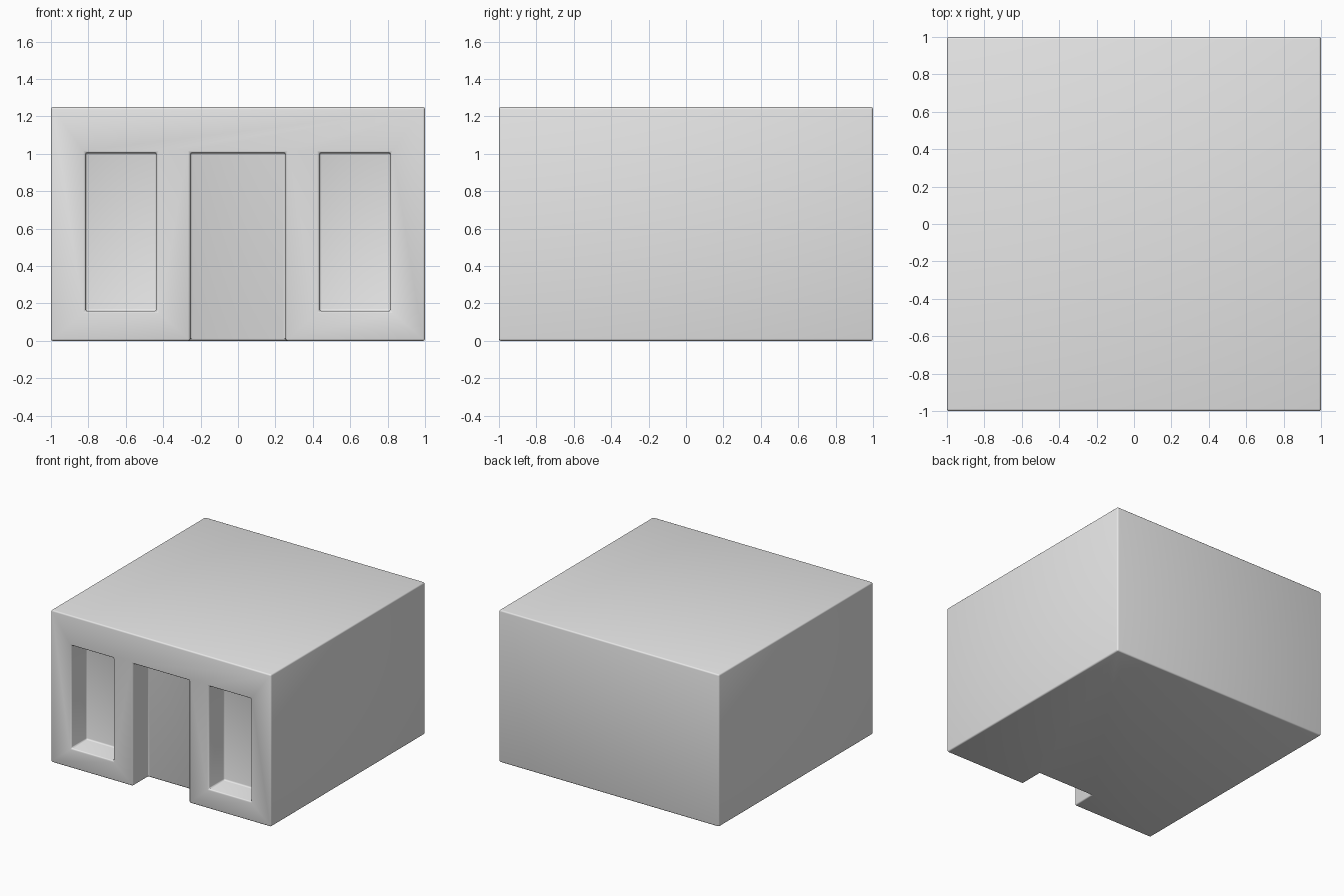
import bpy
import bmesh
from mathutils import Matrix, Vector

default = bpy.data.objects.get("Cube")
if default:
    bpy.data.objects.remove(default, do_unlink=True)

WIDTH, DEPTH, HEIGHT = 2.0, 2.0, 1.25
RECESS = 0.2
FRONT = -DEPTH / 2

# Plain grey plaster
plaster = bpy.data.materials.new("plain grey")
plaster.use_nodes = True
grey = (0.8, 0.8, 0.8, 1)
plaster.diffuse_color = grey
plaster.node_tree.nodes["Principled BSDF"].inputs["Base Color"].default_value = grey


def box(name, low, high):
    low, high = Vector(low), Vector(high)
    bm = bmesh.new()
    bmesh.ops.create_cube(bm, size=1, matrix=Matrix.LocRotScale(
        (low + high) / 2, None, high - low))
    mesh = bpy.data.meshes.new(name)
    bm.to_mesh(mesh)
    bm.free()
    mesh.materials.append(plaster)
    obj = bpy.data.objects.new(name, mesh)
    bpy.context.collection.objects.link(obj)
    return obj


def apply_modifiers(obj):
    bpy.context.view_layer.update()
    evaluated = obj.evaluated_get(bpy.context.evaluated_depsgraph_get())
    mesh = bpy.data.meshes.new_from_object(evaluated)
    obj.modifiers.clear()
    obj.data = mesh


# Building block
building = box("building", (-WIDTH / 2, FRONT, 0), (WIDTH / 2, -FRONT, HEIGHT))

# Doorway and two window recesses cut into the front wall
recesses = [
    ("doorway_cutter", -0.255, 0.255, -0.2),
    ("left_window_cutter", 0.435, 0.815, 0.16),
    ("right_window_cutter", -0.815, -0.435, 0.16),
]
for name, x0, x1, sill in recesses:
    cutter = box(name, (x0, FRONT - 0.2, sill), (x1, FRONT + RECESS, 1.005))
    cutter.hide_render = True
    cut = building.modifiers.new(name, "BOOLEAN")
    cut.operation = "DIFFERENCE"
    cut.solver = "EXACT"
    cut.object = cutter
    apply_modifiers(building)
    bpy.data.objects.remove(cutter, do_unlink=True)

# Softly rounded edges
bevel = building.modifiers.new("rounded edges", "BEVEL")
bevel.width = 0.012
bevel.segments = 3
bevel.limit_method = "ANGLE"
apply_modifiers(building)

bpy.ops.object.select_all(action="DESELECT")
building.select_set(True)
bpy.context.view_layer.objects.active = building
bpy.ops.object.shade_smooth_by_angle(angle=0.6)
